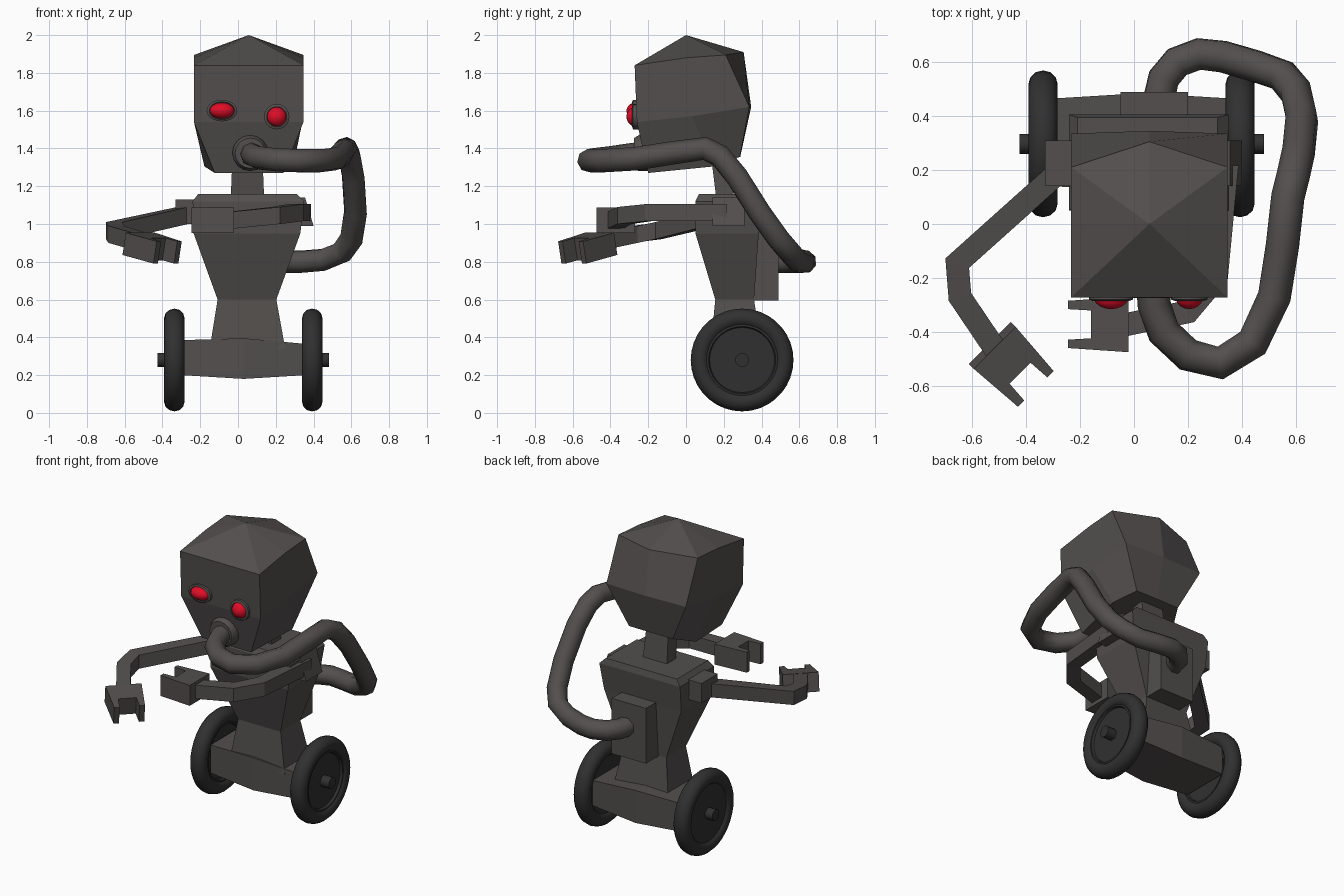
import bpy, bmesh, math
from mathutils import Vector, Matrix

if "Cube" in bpy.data.objects:
    bpy.data.objects.remove(bpy.data.objects["Cube"])


def material(name, rgb):
    m = bpy.data.materials.new(name)
    m.diffuse_color = (*rgb, 1)
    m.use_nodes = True
    m.node_tree.nodes["Principled BSDF"].inputs["Base Color"].default_value = m.diffuse_color
    return m


GREY = material("dark_grey", (0.085, 0.078, 0.075))
RUBBER = material("black_rubber", (0.030, 0.030, 0.030))
RED = material("red_glow", (0.75, 0.004, 0.02))
CX = 0.057  # centre of head and chest


def build(name, verts, faces, mat, smooth=False):
    me = bpy.data.meshes.new(name)
    me.from_pydata([tuple(v) for v in verts], [], faces)
    bm = bmesh.new()
    bm.from_mesh(me)
    bmesh.ops.recalc_face_normals(bm, faces=bm.faces)
    bm.to_mesh(me)
    bm.free()
    me.materials.append(mat)
    ob = bpy.data.objects.new(name, me)
    bpy.context.collection.objects.link(ob)
    if smooth:
        bpy.ops.object.select_all(action='DESELECT')
        ob.select_set(True)
        bpy.context.view_layer.objects.active = ob
        bpy.ops.object.shade_smooth_by_angle(angle=math.radians(40))
    return ob


def loft(name, rings, mat, apex=None, closed=False, smooth=False):
    """Skin equal-length rings; cap the ends, or fan the last to an apex."""
    n, k = len(rings[0]), len(rings)
    verts = [v for r in rings for v in r]
    faces = [(i * n + j, i * n + (j + 1) % n, (i + 1) % k * n + (j + 1) % n, (i + 1) % k * n + j)
             for i in range(k if closed else k - 1) for j in range(n)]
    if not closed:
        faces.append(tuple(range(n)))
        last = (k - 1) * n
        if apex:
            verts.append(apex)
            faces += [(last + j, last + (j + 1) % n, k * n) for j in range(n)]
        else:
            faces.append(tuple(range(last, last + n)))
    return build(name, verts, faces, mat, smooth)


def rect(x0, x1, y0, y1, z):
    return [(x0, y0, z), (x1, y0, z), (x1, y1, z), (x0, y1, z)]


def box(name, x, y, z, mat=GREY):
    return loft(name, [rect(*x, *y, z[0]), rect(*x, *y, z[1])], mat)


def bar(name, path, w, h):
    """Rectangular bar along a mostly level path with mitred bends."""
    p = [Vector(q) for q in path]
    rings = []
    for i, q in enumerate(p):
        a = (q - p[i - 1]).normalized() if i else (p[1] - q).normalized()
        b = (p[i + 1] - q).normalized() if i < len(p) - 1 else a
        t = (a + b).normalized()
        side = t.cross(Vector((0, 0, 1))).normalized() * (w / 2 / max(0.5, t.dot(a)))
        up = Vector((0, 0, h / 2))
        rings.append([q - side - up, q + side - up, q + side + up, q - side + up])
    return loft(name, rings, GREY)


def mirrored_ring(front, side, back, mid):
    half = [front, side, back]
    right = [(CX + x, y, z) for x, y, z in half]
    left = [(CX - x, y, z) for x, y, z in reversed(half)]
    return right + [(CX, mid[0], mid[1])] + left


def lathe(name, profile, centre, axis, mat, seg=32, scale=(1, 1), closed=False):
    """Spin (radius, along) points round the x or y axis."""
    c = Vector(centre)
    rings = []
    for r, a in profile:
        ring = []
        for i in range(seg):
            t = 2 * math.pi * i / seg
            u, v = r * math.cos(t) * scale[0], r * math.sin(t) * scale[1]
            ring.append(c + Vector((a, u, v) if axis == 'x' else (u, a, v)))
        rings.append(ring)
    return loft(name, rings, mat, closed=closed, smooth=True)


# head
loft("head", [
    mirrored_ring((.18, -.2, 1.27), (.235, .15, 1.305), (.16, .285, 1.355), (.287, 1.355)),
    mirrored_ring((.29, -.26, 1.54), (.29, .03, 1.57), (.29, .335, 1.62), (.345, 1.62)),
    mirrored_ring((.29, -.272, 1.84), (.29, 0, 1.88), (.29, .21, 1.895), (.305, 1.91)),
], GREY, apex=(CX, 0, 2))

# eyes: dark socket and red ball
for name, x, z, rx, rz in (("left", -.085, 1.60, .066, .042), ("right", .205, 1.568, .052, .052)):
    s = (1, (rz + .015) / (rx + .015))
    r = rx + .015
    lathe(name + "_eye_socket", [(r, -.24), (r, -.28), (r - .014, -.285), (r - .018, -.27)],
          (x, 0, z), 'y', GREY, 20, s)
    lathe(name + "_eye", [(rx * math.cos(a), -.268 - .047 * math.sin(a))
                          for a in (0, .3, .6, .9, 1.2, 1.4, 1.55)],
          (x, 0, z), 'y', RED, 20, (1, rz / rx))

# mouth collar and breathing hose
lathe("mouth_collar", [(.095, -.2), (.095, -.25), (.08, -.275), (.055, -.275)],
      (.065, 0, 1.375), 'y', GREY, 16)
hose_path = [(.07, -.22, 1.375), (.075, -.3, 1.365), (.11, -.4, 1.35), (.2, -.485, 1.34),
             (.32, -.515, 1.335), (.44, -.44, 1.335), (.52, -.27, 1.345), (.55, -.08, 1.375),
             (.57, .1, 1.40), (.59, .18, 1.36), (.61, .27, 1.25), (.622, .39, 1.06),
             (.60, .49, .92), (.55, .55, .85), (.45, .585, .81), (.33, .62, .80),
             (.24, .63, .80), (.16, .6, .80), (.11, .54, .80), (.09, .45, .80)]
cu = bpy.data.curves.new("hose", 'CURVE')
cu.dimensions = '3D'
cu.bevel_depth = .062
cu.bevel_resolution = 2
cu.use_fill_caps = True
sp = cu.splines.new('POLY')
sp.points.add(len(hose_path) - 1)
for pt, co in zip(sp.points, hose_path):
    pt.co = (*co, 1)
sp.use_smooth = True
cu.materials.append(GREY)
bpy.context.collection.objects.link(bpy.data.objects.new("hose", cu))

# neck, torso and back pack
loft("neck", [rect(-.04, .14, .165, .26, 1.1), rect(-.03, .13, .135, .23, 1.34)], GREY)
loft("torso", [
    rect(-.15, .25, .13, .40, .34),
    rect(-.108, .203, .155, .36, .60),
    rect(-.235, .33, .05, .385, .95),
    rect(-.24, .35, .05, .405, 1.12),
    rect(-.21, .31, .07, .395, 1.16),
], GREY)
box("back_pack", (-.05, .2), (.335, .49), (.595, .96))

# axle beam, thicker in the middle
loft("axle_beam", [[(x, y0, z0), (x, y1, z0), (x, y1, z1), (x, y0, z1)]
                   for x, y0, y1, z0, z1 in ((-.3, .14, .465, .20, .385),
                                             (.03, .12, .485, .18, .395),
                                             (.36, .14, .465, .20, .365))], GREY)

# wheels: tyre, disc with raised rim, hub pin
for name, x, s in (("left", -.337, -1), ("right", .393, 1)):
    c = (x, .297, .28)
    lathe(name + "_tyre", [(.222 + .05 * math.cos(a), .054 * math.sin(a))
                           for a in (2 * math.pi * i / 12 for i in range(12))],
          c, 'x', RUBBER, 36, closed=True)
    lathe(name + "_wheel_disc", [(.2, -.035), (.2, .035), (.178, .04), (.172, .025), (.04, .025)],
          c, 'x', RUBBER, 36)
    lathe(name + "_hub_pin", [(.037, -.05 * s), (.037, .088 * s)], c, 'x', RUBBER, 12)


# arms with pincer hands
def hand(name, wrist, angle, pitch, length, half, height):
    p, mid = half * .5, length * .62
    prof = [(0, -half), (length, -half * .85), (length, -half + p * .9), (mid, -half + p),
            (mid, half - p), (length, half - p * .9), (length, half * .85), (0, half)]
    m = Matrix.Translation(wrist) @ Matrix.Rotation(angle, 4, 'Z') @ Matrix.Rotation(pitch, 4, 'Y')
    loft(name, [[m @ Vector((u, v, z)) for u, v in prof] for z in (-height / 2, height / 2)], GREY)


box("left_shoulder", (-.33, -.22), (.14, .31), (1.0, 1.13))
bar("left_arm", [(-.27, .2, 1.05), (-.655, -.145, .965), (-.645, -.27, .945), (-.51, -.47, .905)], .085, .09)
hand("left_hand", (-.525, -.45, .895), math.radians(-45), math.radians(12), .22, .11, .12)

loft("right_shoulder", [rect(.3, .40, .14, .31, .99), rect(.27, .355, .14, .31, 1.14)], GREY)
bar("right_arm", [(.345, .22, 1.06), (.305, -.2, 1.06), (.2, -.325, 1.045), (-.04, -.375, 1.02)], .085, .09)
hand("right_hand", (-.02, -.372, 1.02), math.pi, 0, .225, .103, .135)
